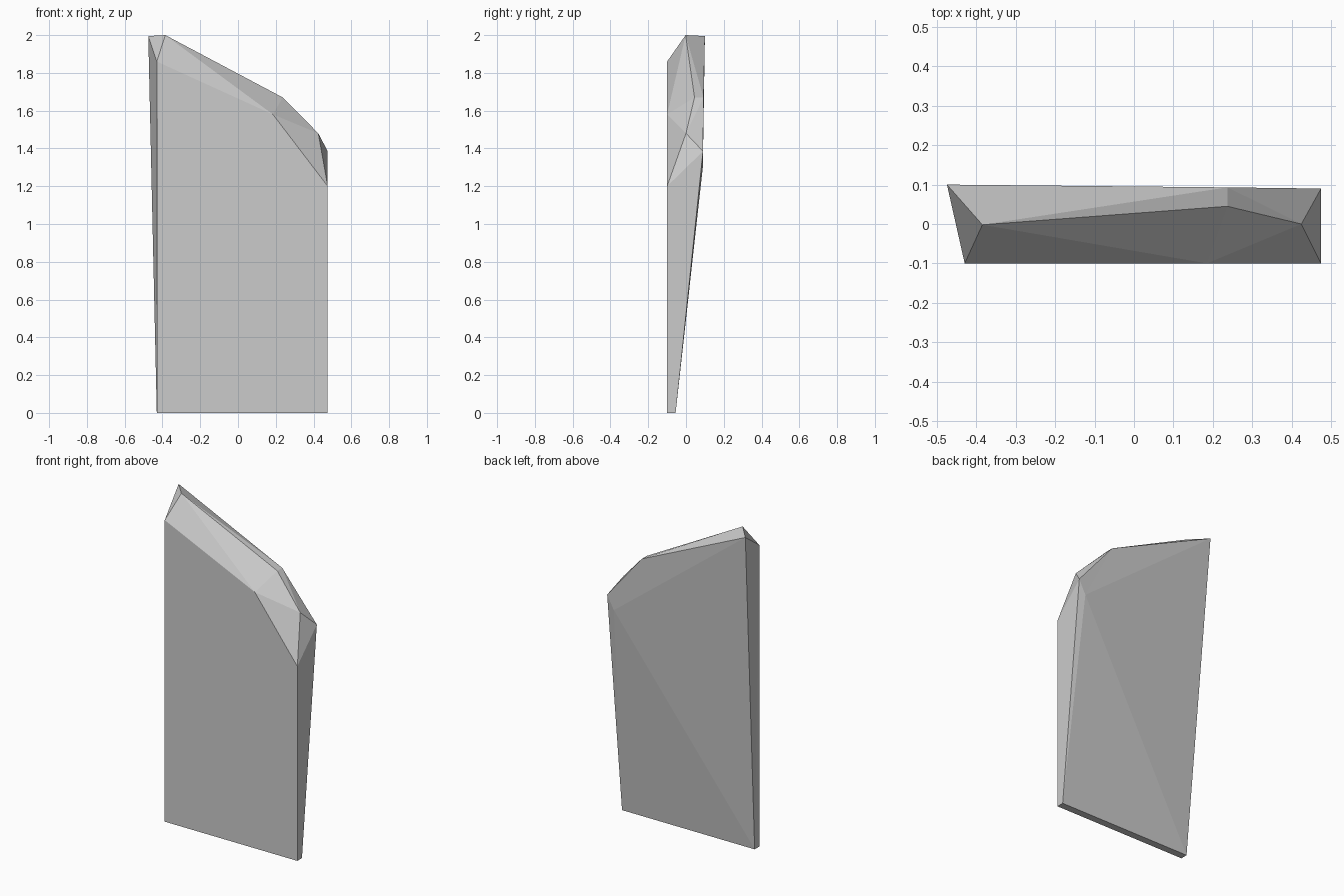
import bpy, bmesh

if "Cube" in bpy.data.objects:
    bpy.data.objects.remove(bpy.data.objects["Cube"])

# Corner points of the slab: front outline, chamfer ridge, back outline
front = {"A": (-0.43, 0), "B": (0.475, 0), "C": (0.475, 1.2),
         "D": (0.185, 1.58), "E": (-0.43, 1.86)}
points = {k: (x, -0.1, z) for k, (x, z) in front.items()}
points.update({
    # chamfer ridge along the broken top
    "F": (-0.385, -0.002, 2.0), "G": (0.237, 0.045, 1.67), "H": (0.425, 0.0, 1.48),
    # back outline
    "I": (-0.475, 0.1, 1.995), "J": (0.237, 0.093, 1.67), "K": (0.475, 0.09, 1.385),
    "N": (0.43, 0.089, 1.3), "L": (0.475, -0.055, 0), "M": (-0.43, -0.055, 0),
})

# Facets, each named by its corners
facets = (
    "ABCDE "                      # flat front
    "EDF FDG GDH DCH "            # front chamfer
    "FGJ FJI GHJ JHK "            # top
    "IJN INM NLM JKN KLN "        # sloping back
    "BLKC CKH "                   # right edge
    "AEM EIM EFI "                # left edge
    "AMLB"                        # base
).split()

bm = bmesh.new()
verts = {k: bm.verts.new(co) for k, co in points.items()}
for facet in facets:
    bm.faces.new([verts[c] for c in facet])
bmesh.ops.recalc_face_normals(bm, faces=bm.faces[:])

# Stone slab, flat shaded
mesh = bpy.data.meshes.new("stone_slab")
bm.to_mesh(mesh)
bm.free()
slab = bpy.data.objects.new("stone_slab", mesh)
bpy.context.collection.objects.link(slab)
